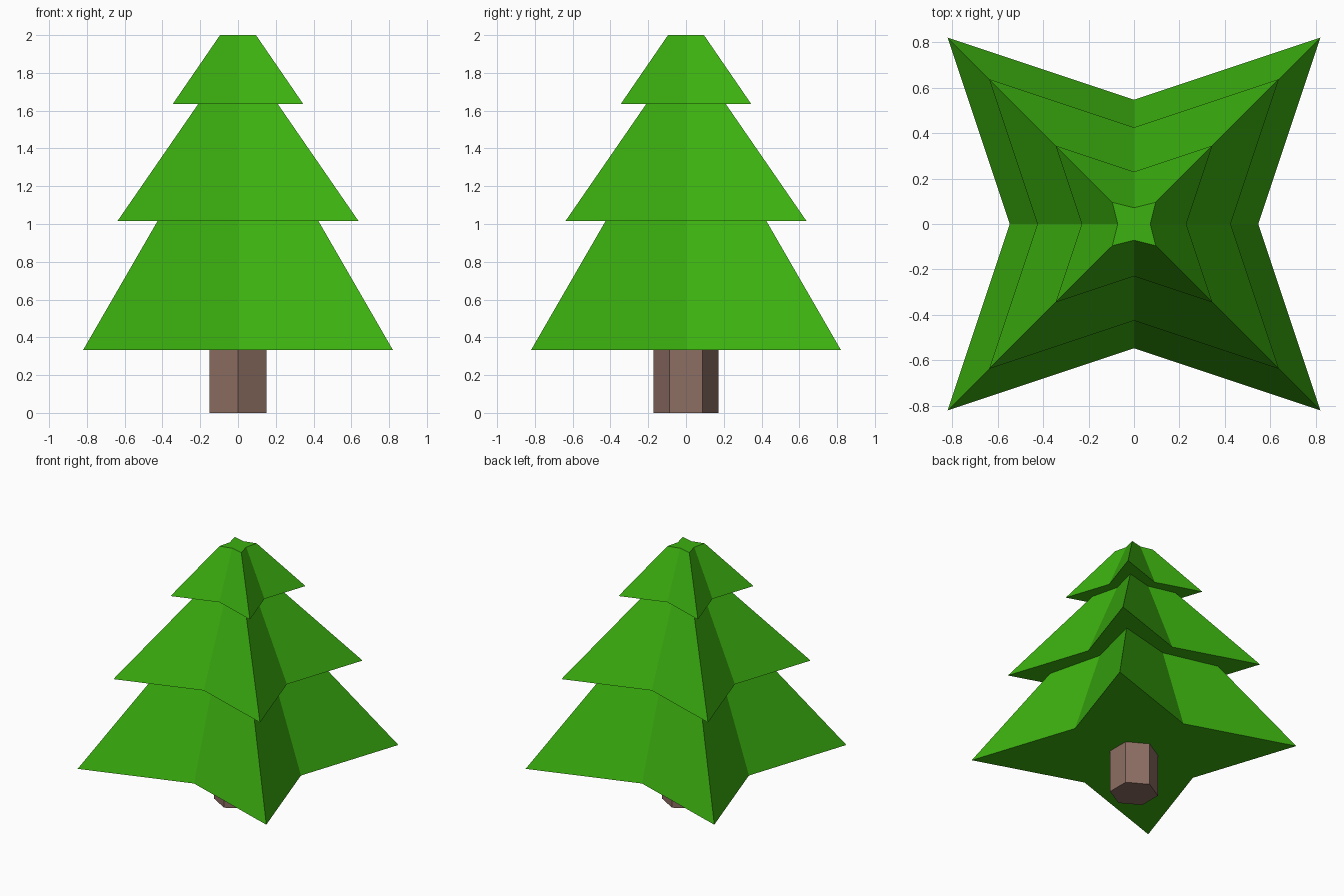
import bpy
import bmesh
from math import cos, sin, pi

cube = bpy.data.objects.get("Cube")
if cube:
    bpy.data.objects.remove(cube, do_unlink=True)


def material(name, colour):
    mat = bpy.data.materials.new(name)
    mat.use_nodes = True
    mat.diffuse_color = colour
    mat.node_tree.nodes["Principled BSDF"].inputs["Base Color"].default_value = colour
    return mat


def star(tip, valley):
    """Four-pointed outline with tips on the diagonals."""
    points = []
    for i in range(8):
        a = i * pi / 4
        r = tip * 2 ** 0.5 if i % 2 else valley
        points.append((r * cos(a), r * sin(a)))
    return points


def hexagon(radius):
    """Six-sided outline with a corner towards the front."""
    return [(radius * cos(pi / 6 + i * pi / 3), radius * sin(pi / 6 + i * pi / 3))
            for i in range(6)]


def stack(name, layers, mat):
    """Skin a column of (outline, height) layers and cap both ends."""
    bm = bmesh.new()
    rings = [[bm.verts.new((x, y, z)) for x, y in outline] for outline, z in layers]
    for low, high in zip(rings, rings[1:]):
        n = len(low)
        for i in range(n):
            j = (i + 1) % n
            bm.faces.new((low[i], low[j], high[j], high[i]))
    bm.faces.new(rings[0][::-1])
    bm.faces.new(rings[-1])
    bmesh.ops.recalc_face_normals(bm, faces=bm.faces)
    mesh = bpy.data.meshes.new(name)
    bm.to_mesh(mesh)
    bm.free()
    mesh.materials.append(mat)
    obj = bpy.data.objects.new(name, mesh)
    bpy.context.collection.objects.link(obj)
    return obj


green = material("leaf green", (0.045, 0.44, 0.005, 1))
brown = material("bark brown", (0.266, 0.156, 0.125, 1))

# Trunk
stack("trunk", [(hexagon(0.173), 0), (hexagon(0.173), 0.36)], brown)

# Foliage: three tapered tiers joined by flat ledges
tiers = [(0.82, 0.425, 0.333, 1.017),
         (0.637, 0.21, 1.017, 1.636),
         (0.345, 0.095, 1.636, 2.0)]
layers = []
for wide, narrow, bottom, top in tiers:
    layers.append((star(wide, wide * 0.667), bottom))
    layers.append((star(narrow, narrow * 0.75), top))
stack("foliage", layers, green)
